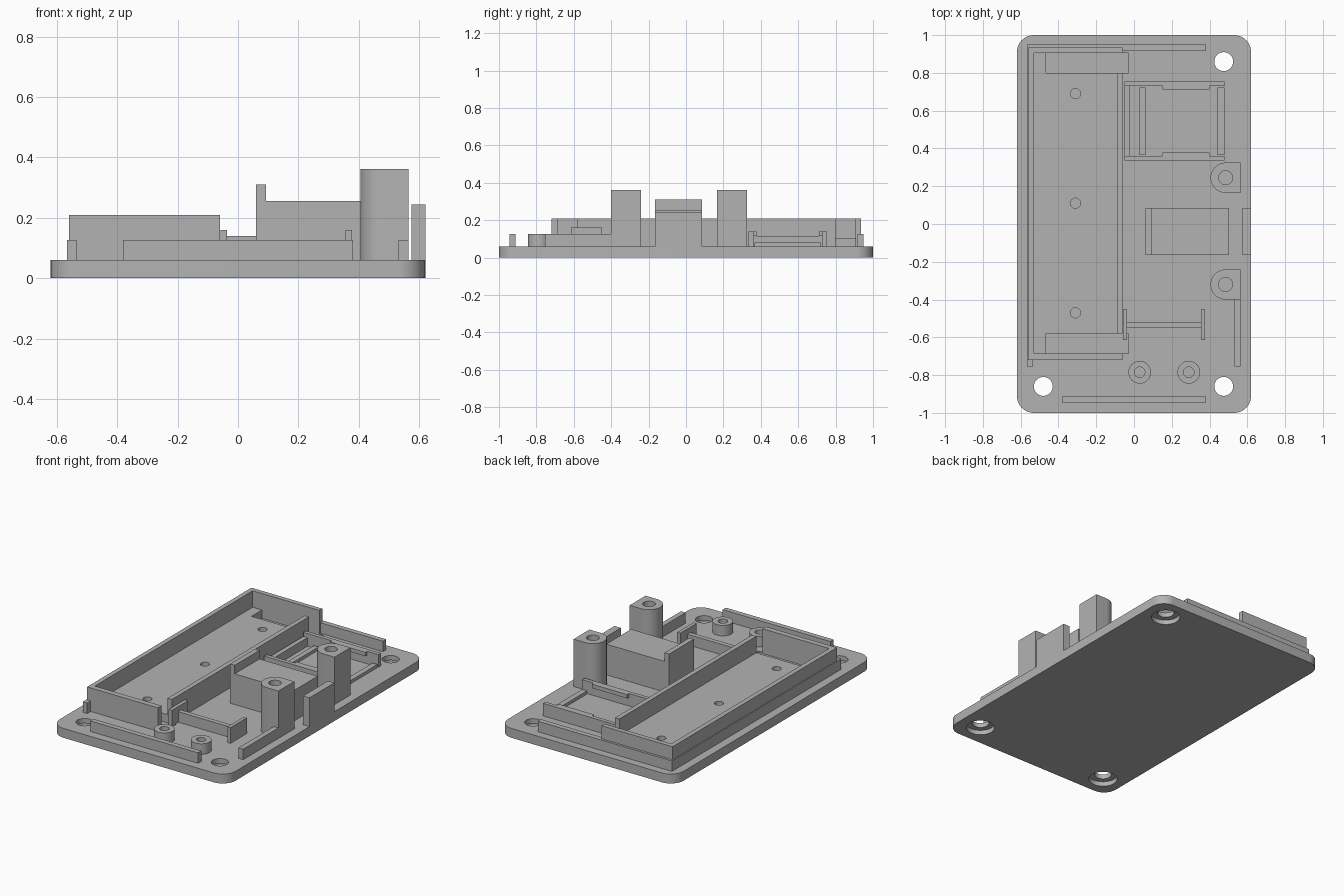
import bpy
import bmesh
from math import cos, sin, pi, radians

cube = bpy.data.objects.get("Cube")
if cube:
    bpy.data.objects.remove(cube, do_unlink=True)

grey = bpy.data.materials.new("plain grey")
grey.use_nodes = True
tone = (0.45, 0.45, 0.45, 1)
grey.diffuse_color = tone
grey.node_tree.nodes["Principled BSDF"].inputs["Base Color"].default_value = tone

BASE = 0.06   # top of the plate
SINK = 0.05   # parts start slightly inside the plate


def prism(name, outline, z0, z1):
    """Extrude a closed counter-clockwise outline upward."""
    bm = bmesh.new()
    face = bm.faces.new([bm.verts.new((x, y, z0)) for x, y in outline])
    top = bmesh.ops.extrude_face_region(bm, geom=[face])["geom"]
    verts = [v for v in top if isinstance(v, bmesh.types.BMVert)]
    bmesh.ops.translate(bm, verts=verts, vec=(0, 0, z1 - z0))
    bmesh.ops.recalc_face_normals(bm, faces=bm.faces)
    mesh = bpy.data.meshes.new(name)
    bm.to_mesh(mesh)
    bm.free()
    mesh.materials.append(grey)
    obj = bpy.data.objects.new(name, mesh)
    bpy.context.collection.objects.link(obj)
    return obj


def box(name, x0, x1, y0, y1, z1, z0=SINK):
    return prism(name, [(x0, y0), (x1, y0), (x1, y1), (x0, y1)], z0, z1)


def arc(x, y, r, start, end, steps):
    angles = [radians(start + (end - start) * i / steps) for i in range(steps + 1)]
    return [(x + r * cos(a), y + r * sin(a)) for a in angles]


def cylinder(name, x, y, r, z0, z1, sides=32):
    return prism(name, arc(x, y, r, 0, 360, sides)[:-1], z0, z1)


def cut(obj, cutter):
    """Subtract the cutter, then discard it."""
    cutter.hide_render = True
    mod = obj.modifiers.new("cut", "BOOLEAN")
    mod.operation, mod.solver, mod.object = "DIFFERENCE", "EXACT", cutter
    bpy.context.view_layer.update()
    result = bpy.data.meshes.new_from_object(
        obj.evaluated_get(bpy.context.evaluated_depsgraph_get()))
    obj.modifiers.clear()
    obj.data = result
    bpy.data.objects.remove(cutter, do_unlink=True)


# Rounded base plate with countersunk screw holes
W, L, R = 0.62, 1.0, 0.09
outline = []
for sx, sy, a in ((1, 1, 0), (-1, 1, 90), (-1, -1, 180), (1, -1, 270)):
    outline += arc(sx * (W - R), sy * (L - R), R, a, a + 90, 10)
plate = prism("base_plate", outline, 0, BASE)
for x, y in ((0.475, 0.86), (0.475, -0.86), (-0.48, -0.86)):
    cut(plate, cylinder("screw_hole", x, y, 0.05, -0.1, 0.2))
    cut(plate, cylinder("screw_recess", x, y, 0.085, -0.1, 0.03))

# Long open tray with terminal pockets and three floor holes
tray = box("battery_tray", -0.56, -0.06, -0.72, 0.935, 0.21, 0.045)
cut(tray, box("tray_space", -0.53, -0.09, -0.685, 0.905, 0.4, 0.105))
for y0, y1 in ((-0.685, -0.58), (0.8, 0.905)):
    for part in (tray, plate):
        cut(part, box("terminal_pocket", -0.465, -0.03, y0, y1, 0.4, 0.052))
for y in (-0.47, 0.11, 0.69):
    for part in (tray, plate):
        cut(part, cylinder("floor_hole", -0.31, y, 0.027, 0.03, 0.2, 24))

# Low locating ribs around the edge
box("left_rib", -0.566, -0.535, -0.755, 0.95, 0.127)
box("back_rib", -0.566, 0.38, 0.917, 0.95, 0.127)
box("front_rib", -0.38, 0.38, -0.945, -0.912, 0.127)
box("right_rib", 0.532, 0.565, -0.755, -0.39, 0.127)

# Tall posts, rounded inward and square outward
for name, y in (("back_post", 0.245), ("front_post", -0.32)):
    shape = arc(0.485, y, 0.08, 90, 270, 20) + [(0.565, y - 0.08), (0.565, y + 0.08)]
    post = prism(name, shape, SINK, 0.362)
    cut(post, cylinder("post_hole", 0.485, y, 0.037, 0.1, 0.5))

# Small screw bosses
for name, x in (("left_boss", 0.03), ("right_boss", 0.29)):
    boss = cylinder(name, x, -0.785, 0.06, SINK, 0.127)
    cut(boss, cylinder("boss_hole", x, -0.785, 0.028, 0.06, 0.3, 24))

# Central support block with raised lip, and outer stop wall
box("support_block", 0.06, 0.503, -0.165, 0.085, 0.255)
box("support_lip", 0.06, 0.092, -0.165, 0.085, 0.31)
box("stop_wall", 0.575, 0.62, -0.165, 0.085, 0.244)

# Front board holder
box("holder_bar", -0.04, 0.36, -0.55, -0.52, 0.127)
for name, x in (("holder_left_end", -0.058), ("holder_right_end", 0.355)):
    box(name, x, x + 0.022, -0.615, -0.45, 0.16)

# Back board frame with side walls, clips and cross rails
box("frame_front_wall", -0.05, 0.48, 0.335, 0.36, 0.14)
box("frame_back_wall", -0.05, 0.48, 0.73, 0.755, 0.14)
box("frame_front_clip", 0.15, 0.4, 0.355, 0.378, 0.14, 0.115)
box("frame_back_clip", 0.15, 0.4, 0.712, 0.735, 0.14, 0.115)
box("frame_stop", -0.05, -0.02, 0.35, 0.74, 0.115)
box("frame_left_rail", 0.03, 0.062, 0.365, 0.722, 0.08)
box("frame_right_rail", 0.443, 0.478, 0.365, 0.722, 0.08)

# Smooth the round walls while keeping edges sharp
bpy.ops.object.select_all(action="DESELECT")
for obj in bpy.context.collection.objects:
    if obj.type == "MESH":
        obj.select_set(True)
        bpy.context.view_layer.objects.active = obj
bpy.ops.object.shade_smooth_by_angle(angle=pi / 6)
